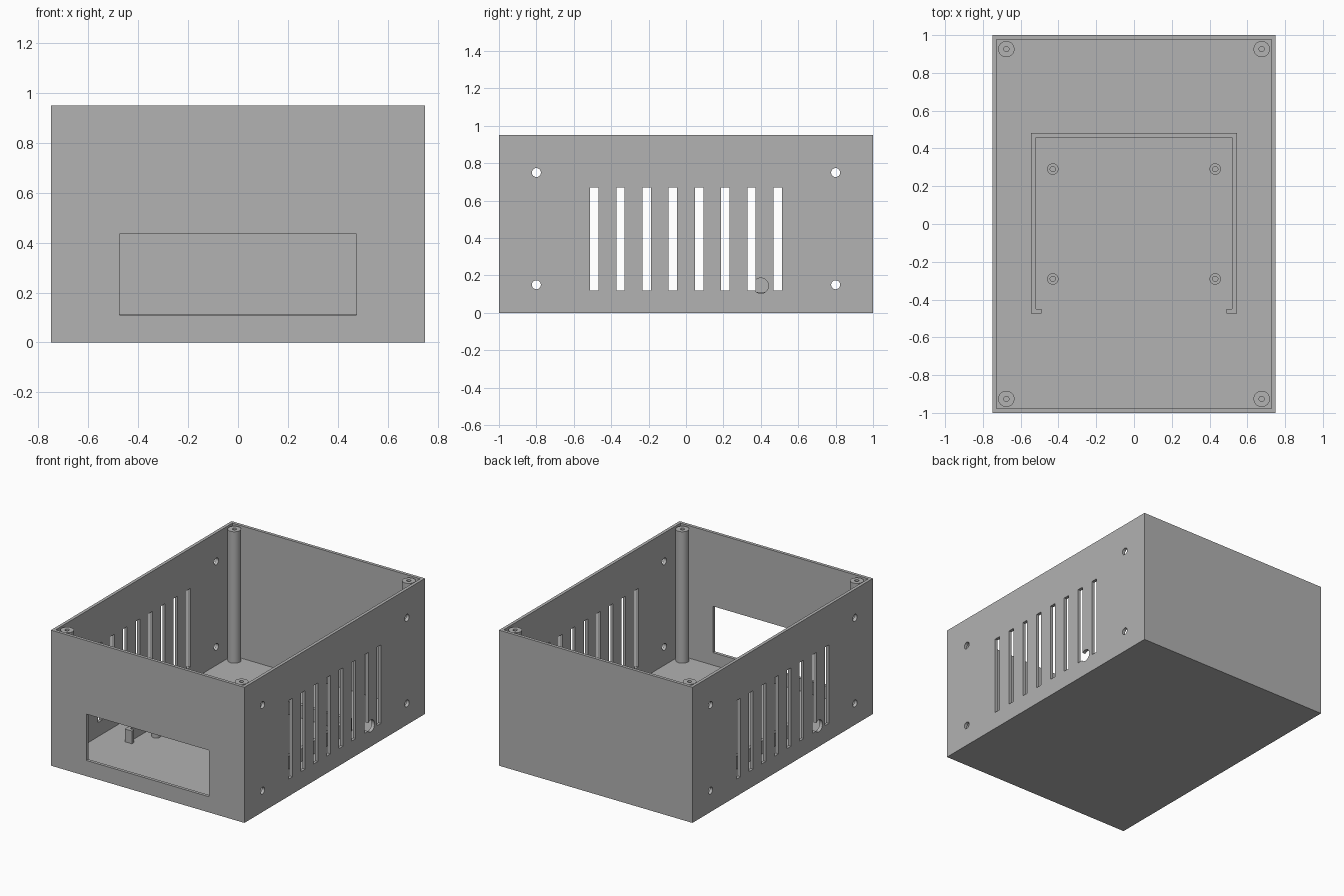
import bpy, bmesh, math
from mathutils import Matrix, Vector

old = bpy.data.objects.get("Cube")
if old:
    bpy.data.objects.remove(old, do_unlink=True)

GREY = (0.445, 0.445, 0.445, 1)
mat = bpy.data.materials.new("mid grey plastic")
mat.use_nodes = True
mat.diffuse_color = GREY
mat.node_tree.nodes["Principled BSDF"].inputs["Base Color"].default_value = GREY

W, D, H = 0.75, 1.0, 0.95      # half width, half depth, height
WALL, FLOOR = 0.022, 0.022


def finish(name, bm):
    bmesh.ops.recalc_face_normals(bm, faces=bm.faces)
    mesh = bpy.data.meshes.new(name)
    bm.to_mesh(mesh)
    bm.free()
    mesh.materials.append(mat)
    ob = bpy.data.objects.new(name, mesh)
    bpy.context.collection.objects.link(ob)
    return ob


def add_box(bm, lo, hi):
    lo, hi = Vector(lo), Vector(hi)
    m = Matrix.Translation((lo + hi) / 2) @ Matrix.Diagonal((*(hi - lo), 1))
    bmesh.ops.create_cube(bm, size=1, matrix=m)


def add_side_drill(bm, x, y, z, r, length):
    m = Matrix.Translation((x, y, z)) @ Matrix.Rotation(math.pi / 2, 4, "Y")
    bmesh.ops.create_cone(bm, cap_ends=True, segments=32, radius1=r, radius2=r,
                          depth=length, matrix=m)


def select_only(ob):
    bpy.ops.object.select_all(action="DESELECT")
    ob.select_set(True)
    bpy.context.view_layer.objects.active = ob


def cut(ob, bm):
    cutter = finish("cutter", bm)
    cutter.hide_render = True
    mod = ob.modifiers.new("cut", "BOOLEAN")
    mod.operation, mod.solver, mod.object = "DIFFERENCE", "EXACT", cutter
    select_only(ob)
    bpy.ops.object.modifier_apply(modifier=mod.name)
    bpy.data.objects.remove(cutter, do_unlink=True)


# Open-topped case
bm = bmesh.new()
add_box(bm, (-W, -D, 0), (W, D, H))
case = finish("case_shell", bm)
bm = bmesh.new()
add_box(bm, (WALL - W, WALL - D, FLOOR), (W - WALL, D - WALL, H + 0.2))
cut(case, bm)

# Vent slots and screw holes through both side walls, and the front window
bm = bmesh.new()
for i in range(8):
    y = -0.49 + 0.14 * i
    add_box(bm, (-1, y - 0.0225, 0.12), (1, y + 0.0225, 0.67))
for y in (-0.8, 0.8):
    for z in (0.15, 0.75):
        add_side_drill(bm, 0, y, z, 0.024, 2)
add_box(bm, (-0.475, -D - 0.1, 0.11), (0.475, -D + 0.1, 0.435))
cut(case, bm)

# One cable hole per side, diagonally opposite
bm = bmesh.new()
for s in (-1, 1):
    add_side_drill(bm, s * W, s * 0.4, 0.145, 0.041, 0.2)
cut(case, bm)
select_only(case)
bpy.ops.object.shade_smooth_by_angle(angle=math.radians(30))


# Round posts with a screw hole in the top
def post(name, x, y, r, hole, top, depth):
    bm = bmesh.new()
    points = [(r, FLOOR), (r, top), (hole, top), (hole, top - depth), (0, top - depth)]
    verts = [bm.verts.new((a, 0, z)) for a, z in points]
    edges = [bm.edges.new(pair) for pair in zip(verts, verts[1:])]
    bmesh.ops.spin(bm, geom=verts + edges, cent=(0, 0, 0), axis=(0, 0, 1),
                   angle=math.tau, steps=32)
    bmesh.ops.remove_doubles(bm, verts=bm.verts, dist=0.0005)
    ob = finish(name, bm)
    ob.location = (x, y, 0)
    select_only(ob)
    bpy.ops.object.shade_smooth_by_angle(angle=math.radians(30))


for sx, side in ((1, "left"), (-1, "right")):
    for sy, end in ((-1, "front"), (1, "back")):
        post(f"{end}_{side}_lid_post", sx * 0.676, sy * 0.926, 0.043, 0.014, 0.943, 0.2)
        post(f"{end}_{side}_board_standoff", sx * 0.43, sy * 0.291, 0.03, 0.014, 0.08, 0.05)

# Low rail around the circuit board, hooked at its front ends
T = 0.025
half = [(0, 0.483), (0.545, 0.483), (0.545, -0.475), (0.49, -0.475),
        (0.49, T - 0.475), (0.545 - T, T - 0.475), (0.545 - T, 0.483 - T), (0, 0.483 - T)]
outline = half + [(-x, y) for x, y in reversed(half[1:-1])]
bm = bmesh.new()
face = bm.faces.new([bm.verts.new((x, y, FLOOR)) for x, y in half[1:-1]]
                    + [bm.verts.new((x, y, FLOOR)) for x, y in outline[len(half):]])
up = bmesh.ops.extrude_face_region(bm, geom=[face])["geom"]
bmesh.ops.translate(bm, vec=(0, 0, 0.112 - FLOOR),
                    verts=[v for v in up if isinstance(v, bmesh.types.BMVert)])
finish("board_rail", bm)
